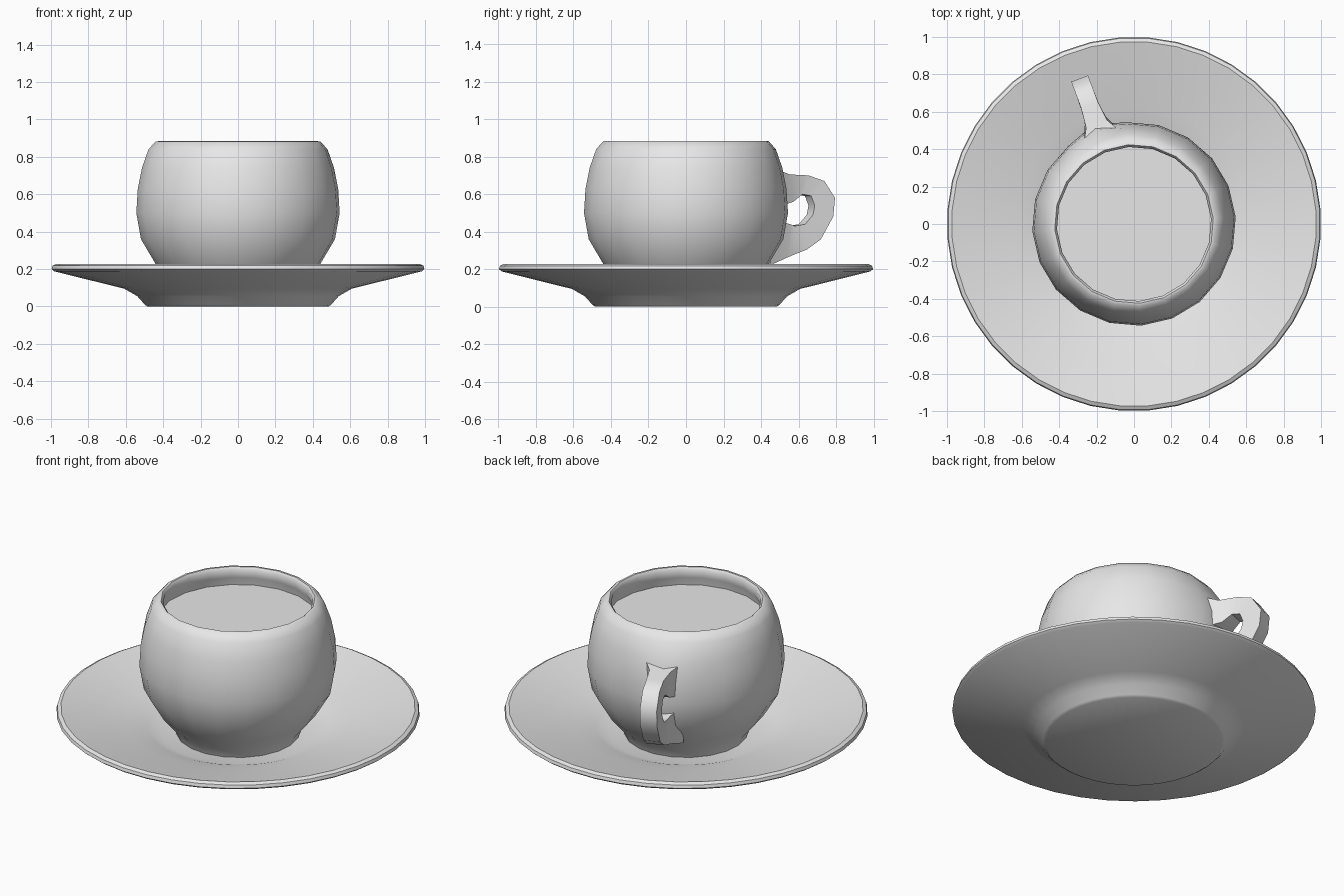
import bpy, bmesh, math
from mathutils import Vector

default = bpy.data.objects.get("Cube")
if default:
    bpy.data.objects.remove(default, do_unlink=True)

china = bpy.data.materials.new("pale_grey_china")
china.use_nodes = True
china.diffuse_color = (0.8, 0.8, 0.8, 1)
china.node_tree.nodes["Principled BSDF"].inputs["Base Color"].default_value = (0.8, 0.8, 0.8, 1)

HANDLE_ANGLE = math.radians(110.5)


def finish(name, bm, sharp):
    bmesh.ops.recalc_face_normals(bm, faces=bm.faces)
    mesh = bpy.data.meshes.new(name)
    bm.to_mesh(mesh)
    bm.free()
    mesh.materials.append(china)
    obj = bpy.data.objects.new(name, mesh)
    bpy.context.collection.objects.link(obj)
    bpy.ops.object.select_all(action='DESELECT')
    obj.select_set(True)
    bpy.context.view_layer.objects.active = obj
    bpy.ops.object.shade_smooth_by_angle(angle=math.radians(sharp))
    return obj


def bridge(bm, a, b):
    for i in range(len(a)):
        j = (i + 1) % len(a)
        bm.faces.new((a[i], a[j], b[j], b[i]))


def lathe(name, profile, segments, offset, sharp=40, bulge=None):
    """Turn a (radius, height) profile and cap both of its ends."""
    bm = bmesh.new()
    rings = []
    for r, z in profile:
        ring = []
        for i in range(segments):
            a = math.radians(offset) + math.tau * i / segments
            rr = r + (bulge(a, r, z) if bulge else 0)
            ring.append(bm.verts.new((rr * math.cos(a), rr * math.sin(a), z)))
        rings.append(ring)
    for a, b in zip(rings, rings[1:]):
        bridge(bm, a, b)
    bm.faces.new(rings[0])
    bm.faces.new(rings[-1])
    return finish(name, bm, sharp)


# Saucer: foot, flared underside, rounded lip, dished top
lathe("saucer", [(0.485, 0), (0.5, 0.01), (0.54, 0.055), (0.61, 0.095), (0.985, 0.188),
                 (1.0, 0.2), (0.995, 0.218), (0.975, 0.228), (0.62, 0.143),
                 (0.5, 0.11), (0.42, 0.08)], 40, 4.5)


# Cup: swells slightly outward where the handle joins
def handle_swell(a, r, z):
    near = abs(a - HANDLE_ANGLE) < math.radians(8)
    return 0.03 if near and r > 0.45 and 0.25 < z < 0.75 else 0


lathe("cup", [(0.34, 0.08), (0.36, 0.13), (0.44, 0.225), (0.52, 0.36), (0.545, 0.5),
              (0.537, 0.63), (0.515, 0.74), (0.48, 0.84), (0.442, 0.882), (0.425, 0.884),
              (0.413, 0.87), (0.42, 0.82), (0.44, 0.765), (0.44, 0.74)],
      20, 4, 50, handle_swell)

# Drink surface, just inside the rim
lathe("drink", [(0.44, 0.75), (0.44, 0.768)], 20, 4)

# Handle: rectangular section swept along (outer r, z, inner r, z, half width)
sections = [(0.48, 0.73, 0.48, 0.53, 0.11), (0.57, 0.705, 0.59, 0.56, 0.06),
            (0.68, 0.70, 0.645, 0.6, 0.048), (0.77, 0.67, 0.695, 0.59, 0.048),
            (0.83, 0.58, 0.715, 0.54, 0.048), (0.82, 0.48, 0.705, 0.49, 0.048),
            (0.75, 0.36, 0.66, 0.44, 0.048), (0.67, 0.305, 0.6, 0.43, 0.05),
            (0.56, 0.265, 0.57, 0.44, 0.06), (0.44, 0.22, 0.48, 0.46, 0.1)]
out = Vector((math.cos(HANDLE_ANGLE), math.sin(HANDLE_ANGLE), 0))
side = Vector((-out.y, out.x, 0))
up = Vector((0, 0, 1))
bm = bmesh.new()
rings = []
for ro, zo, ri, zi, w in sections:
    corners = ((ro, zo, -w), (ro, zo, w), (ri, zi, w), (ri, zi, -w))
    rings.append([bm.verts.new(out * r + up * z + side * s) for r, z, s in corners])
for a, b in zip(rings, rings[1:]):
    bridge(bm, a, b)
bm.faces.new(rings[0])
bm.faces.new(rings[-1])
finish("handle", bm, 45)
